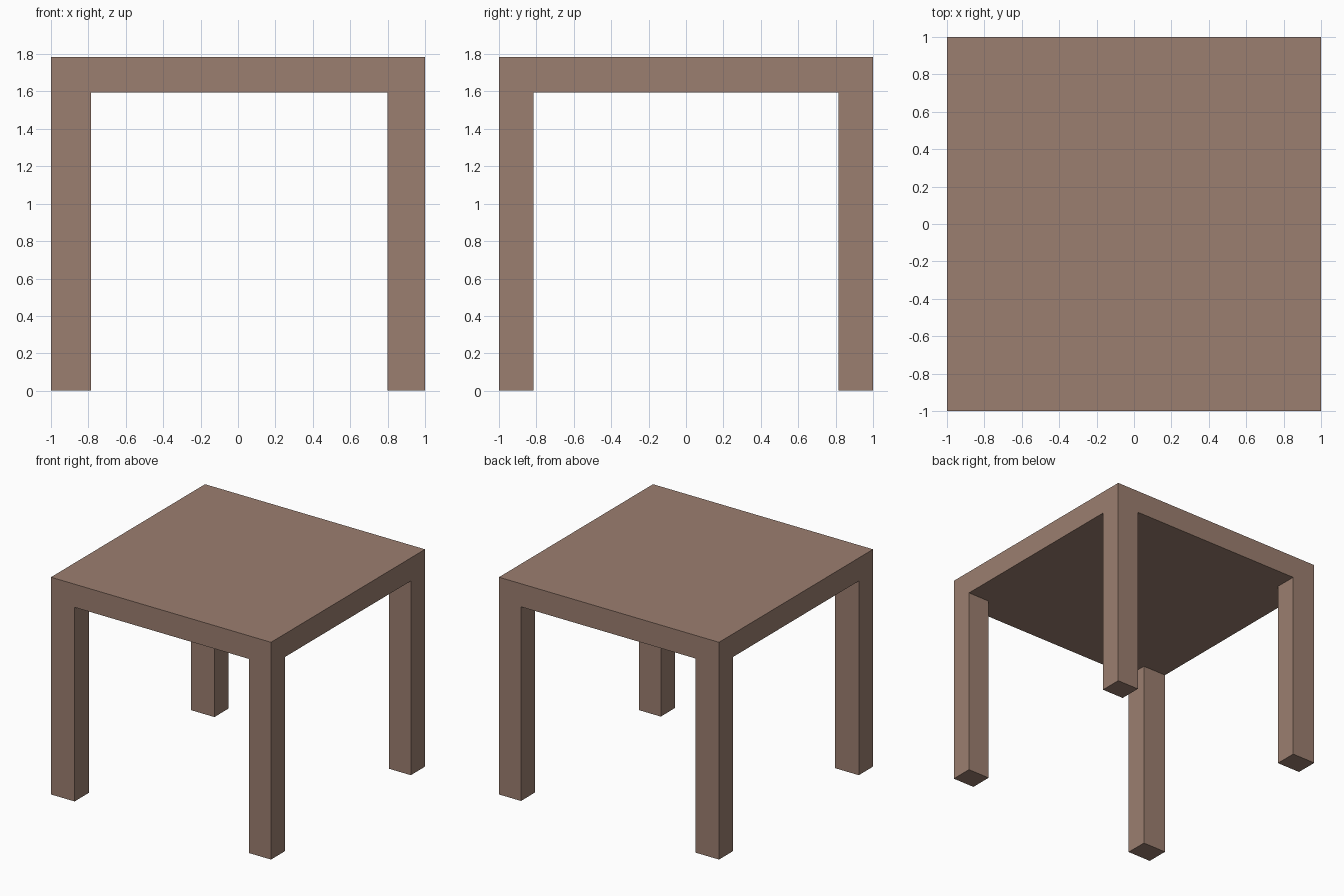
import bpy

if "Cube" in bpy.data.objects:
    bpy.data.objects.remove(bpy.data.objects["Cube"])

TOP, UNDER = 1.785, 1.595      # tabletop upper and lower heights
LEFT_W, RIGHT_W, DEPTH = 0.215, 0.2, 0.185

wood = bpy.data.materials.new("brown_wood")
wood.diffuse_color = (0.33, 0.21, 0.16, 1)
wood.use_nodes = True
wood.node_tree.nodes["Principled BSDF"].inputs["Base Color"].default_value = wood.diffuse_color


def box(name, lo, hi):
    """Add a box spanning two opposite corners."""
    centre = [(a + b) / 2 for a, b in zip(lo, hi)]
    bpy.ops.mesh.primitive_cube_add(size=1, location=centre)
    obj = bpy.context.object
    obj.name = name
    obj.scale = [b - a for a, b in zip(lo, hi)]
    bpy.ops.object.transform_apply(location=False, rotation=False, scale=True)
    obj.data.materials.append(wood)
    return obj


# Thick square tabletop
box("tabletop", (-1, -1, UNDER), (1, 1, TOP))

# Four corner legs, flush with the tabletop sides; left legs slightly wider
for side, x0, x1 in (("left", -1, -1 + LEFT_W), ("right", 1 - RIGHT_W, 1)):
    for end, y0, y1 in (("front", -1, -1 + DEPTH), ("back", 1 - DEPTH, 1)):
        box(f"{end}_{side}_leg", (x0, y0, 0), (x1, y1, UNDER))
